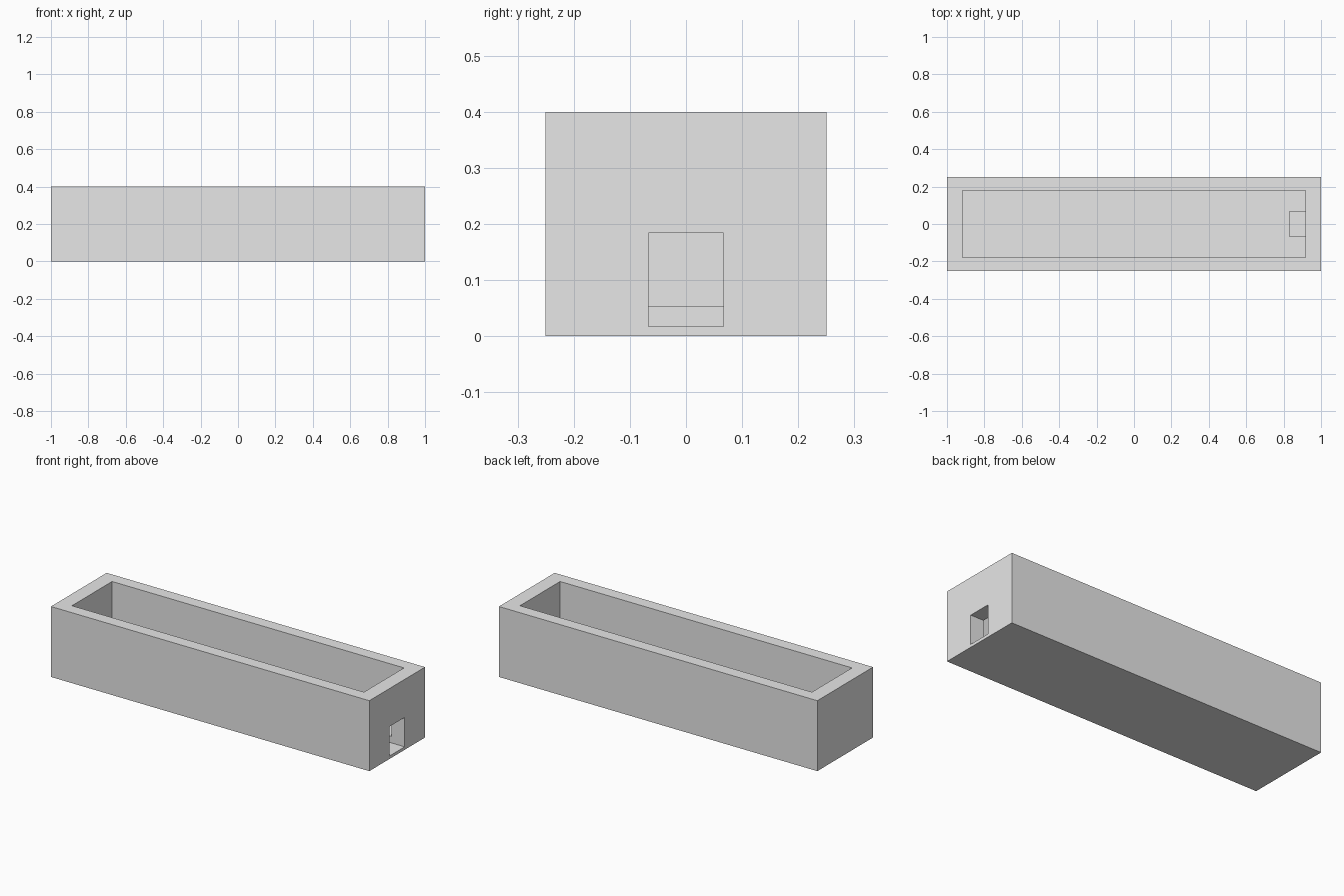
import bpy

old = bpy.data.objects.get("Cube")
if old:
    bpy.data.objects.remove(old, do_unlink=True)

grey = bpy.data.materials.new("light grey")
grey.use_nodes = True
grey.diffuse_color = (0.8, 0.8, 0.8, 1)
grey.node_tree.nodes["Principled BSDF"].inputs["Base Color"].default_value = grey.diffuse_color


def box(name, low, high):
    """Axis-aligned box between two corners."""
    centre = [(a + b) / 2 for a, b in zip(low, high)]
    bpy.ops.mesh.primitive_cube_add(size=1, location=centre)
    ob = bpy.context.object
    ob.name = name
    ob.scale = [b - a for a, b in zip(low, high)]
    bpy.ops.object.transform_apply(location=True, rotation=False, scale=True)
    ob.data.materials.append(grey)
    return ob


def cut(target, cutter):
    """Subtract the cutter and remove it afterwards."""
    cutter.hide_render = True
    mod = target.modifiers.new(cutter.name, 'BOOLEAN')
    mod.operation = 'DIFFERENCE'
    mod.solver = 'EXACT'
    mod.object = cutter
    bpy.context.view_layer.objects.active = target
    bpy.ops.object.modifier_apply(modifier=mod.name)
    bpy.data.objects.remove(cutter, do_unlink=True)


# Solid block
trough = box("trough", (-1, -0.25, 0), (1, 0.25, 0.4))

# Open cavity
cut(trough, box("cavity", (-0.917, -0.18, 0.054), (0.917, 0.18, 0.5)))

# End opening, with its notch in the floor
cut(trough, box("end_opening", (0.832, -0.067, 0.017), (1.1, 0.067, 0.184)))
